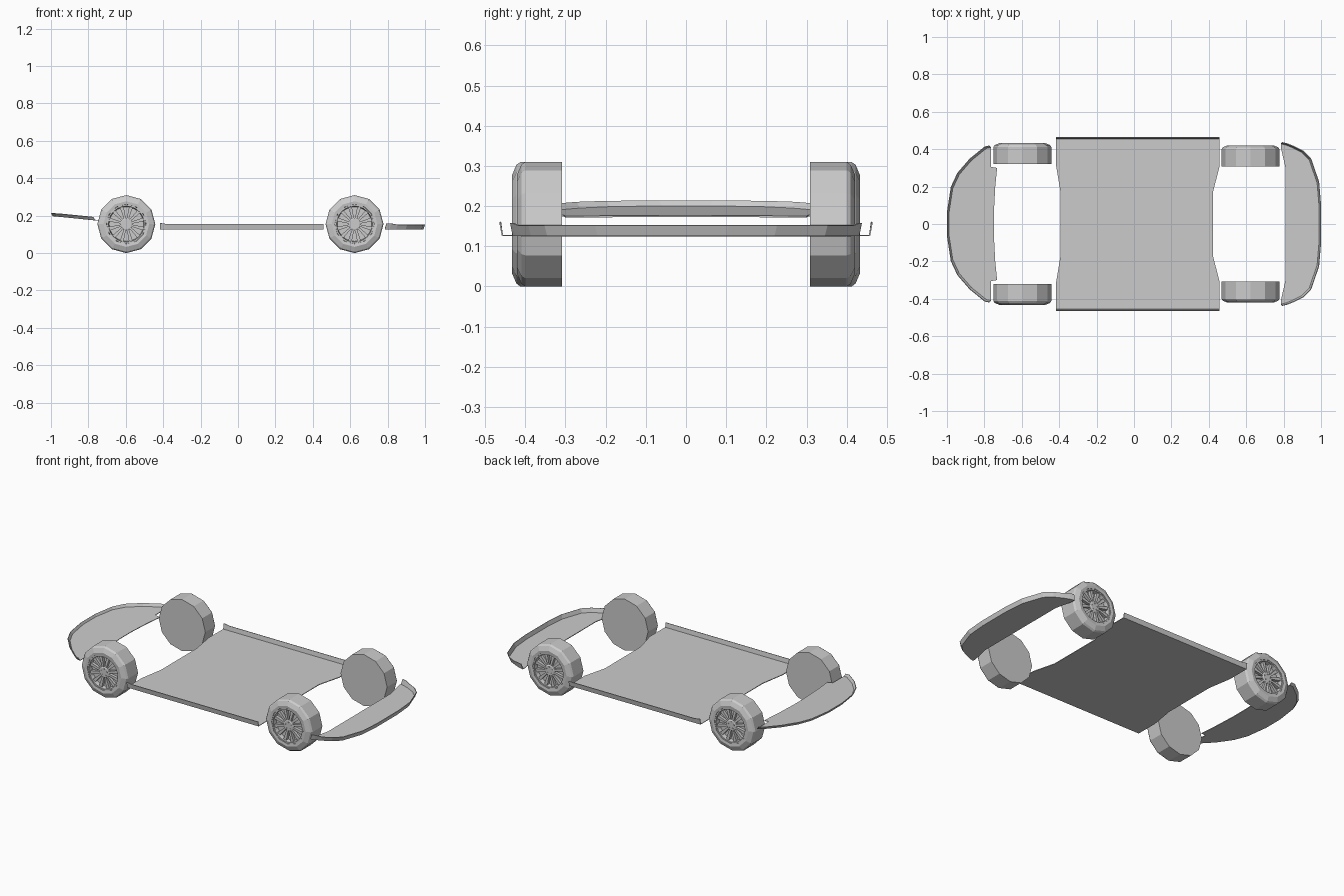
import bpy, bmesh, math

cube = bpy.data.objects.get("Cube")
if cube:
    bpy.data.objects.remove(cube)

grey = bpy.data.materials.new("plain_grey")
grey.use_nodes = True
colour = (0.6, 0.6, 0.6, 1)
grey.diffuse_color = colour
grey.node_tree.nodes["Principled BSDF"].inputs["Base Color"].default_value = colour


def finish(name, bm, thickness=0):
    bmesh.ops.recalc_face_normals(bm, faces=bm.faces)
    mesh = bpy.data.meshes.new(name)
    bm.to_mesh(mesh)
    bm.free()
    mesh.materials.append(grey)
    obj = bpy.data.objects.new(name, mesh)
    bpy.context.collection.objects.link(obj)
    if thickness:
        mod = obj.modifiers.new("Sheet", "SOLIDIFY")
        mod.thickness = thickness
        mod.offset = 0
    return obj


def tray(name, half, lean, floor_z):
    """Flat pan mirrored over y; each point is (x, y, lip height)."""
    loop = half + [(x, -y, h) for x, y, h in reversed(half)]
    bm = bmesh.new()
    base, top = [], []
    for x, y, h in loop:
        z = floor_z(x)
        side = math.copysign(1, y)
        base.append(bm.verts.new((x, y, z)))
        top.append(bm.verts.new((x + lean[0], y + lean[1] * side, z + h)) if h else None)
    bm.faces.new(base)
    for i in range(len(loop)):
        j = (i + 1) % len(loop)
        if top[i] and top[j]:
            bm.faces.new((base[i], base[j], top[j], top[i]))
    finish(name, bm, 0.004)


def lathe(bm, profile, sides, cx, cz, cy, side):
    """Spin (radius, offset) points about a wheel axle."""
    rings = []
    for r, d in profile:
        ring = []
        for k in range(sides):
            a = math.tau * k / sides
            ring.append(bm.verts.new((cx + r * math.sin(a), side * (cy + d), cz + r * math.cos(a))))
        rings.append(ring)
    for a, b in zip(rings, rings[1:]):
        for k in range(sides):
            n = (k + 1) % sides
            bm.faces.new((a[k], a[n], b[n], b[k]))
    bm.faces.new(rings[0])
    bm.faces.new(rings[-1])


def bar(bm, cx, cz, angle, inner, outer, y0, y1, side):
    """Tapered spoke; inner and outer are (radius, sideways shift, half width)."""
    ca, sa = math.cos(angle), math.sin(angle)
    corners = [(r, t + s * w) for (r, t, w), signs in ((inner, (-1, 1)), (outer, (1, -1))) for s in signs]
    loops = [[bm.verts.new((cx + r * sa + t * ca, side * y, cz + r * ca - t * sa))
              for r, t in corners] for y in (y0, y1)]
    bm.faces.new(loops[0])
    bm.faces.new(loops[1])
    for k in range(4):
        n = (k + 1) % 4
        bm.faces.new((loops[0][k], loops[0][n], loops[1][n], loops[1][k]))


def wheel(label, cx, cy, side):
    cz = 0.155
    # Tyre with bevelled shoulder and closed back
    bm = bmesh.new()
    lathe(bm, [(0.155, 0), (0.155, 0.092), (0.148, 0.102), (0.122, 0.113),
               (0.106, 0.111), (0.103, 0.082)], 12, cx, cz, cy, side)
    finish(label + "_tyre", bm)
    # Rim ring
    bm = bmesh.new()
    lathe(bm, [(0.104, 0.08), (0.104, 0.109), (0.096, 0.109), (0.092, 0.084)],
          24, cx, cz, cy, side)
    finish(label + "_rim", bm)
    # Spokes, hub and bolts
    bm = bmesh.new()
    for k in range(12):
        a = math.tau * (k + 0.5) / 12
        bar(bm, cx, cz, a, (0.026, 0, 0.005), (0.095, 0, 0.010),
            cy + 0.084, cy + 0.101, side)
    lathe(bm, [(0.034, 0.084), (0.034, 0.099), (0.028, 0.103)], 12, cx, cz, cy, side)
    for k in range(5):
        a = math.tau * k / 5
        bolt = [(0.004, 0.1), (0.004, 0.106)]
        lathe(bm, bolt, 6, cx + 0.02 * math.sin(a), cz + 0.02 * math.cos(a), cy, side)
    finish(label + "_spokes", bm)


# Wheels
for end, cx, cy in (("rear", -0.597, 0.32), ("front", 0.623, 0.308)):
    for name, side in (("left", 1), ("right", -1)):
        wheel(end + "_" + name, cx, cy, side)

# Floor pan between the axles
tray("floor_pan",
     [(-0.393, 0.17, 0), (-0.418, 0.32, 0), (-0.418, 0.457, 0.034),
      (-0.38, 0.457, 0.028), (0.458, 0.457, 0.028), (0.458, 0.31, 0), (0.422, 0.17, 0)],
     (0, 0.005), lambda x: 0.127)

# Front splitter with shallow raised lip
tray("front_splitter",
     [(0.81, 0.3, 0), (0.785, 0.41, 0), (0.785, 0.43, 0.031), (0.81, 0.424, 0.031),
      (0.845, 0.41, 0.025), (0.895, 0.385, 0.025), (0.937, 0.345, 0.025),
      (0.98, 0.22, 0.025), (0.99, 0.1, 0.025)],
     (0.008, 0.006), lambda x: 0.127)

# Sloping rear undertray with notches beside the wheels
tray("rear_undertray",
     [(-0.75, 0.05, 0), (-0.742, 0.2, 0), (-0.732, 0.3, 0), (-0.765, 0.305, 0),
      (-0.765, 0.41, 0.016), (-0.79, 0.405, 0.016), (-0.87, 0.34, 0.016),
      (-0.935, 0.265, 0.016), (-0.97, 0.19, 0.015), (-0.99, 0.06, 0.014)],
     (-0.008, 0.008), lambda x: 0.176 - 0.1 * (x + 0.76))
